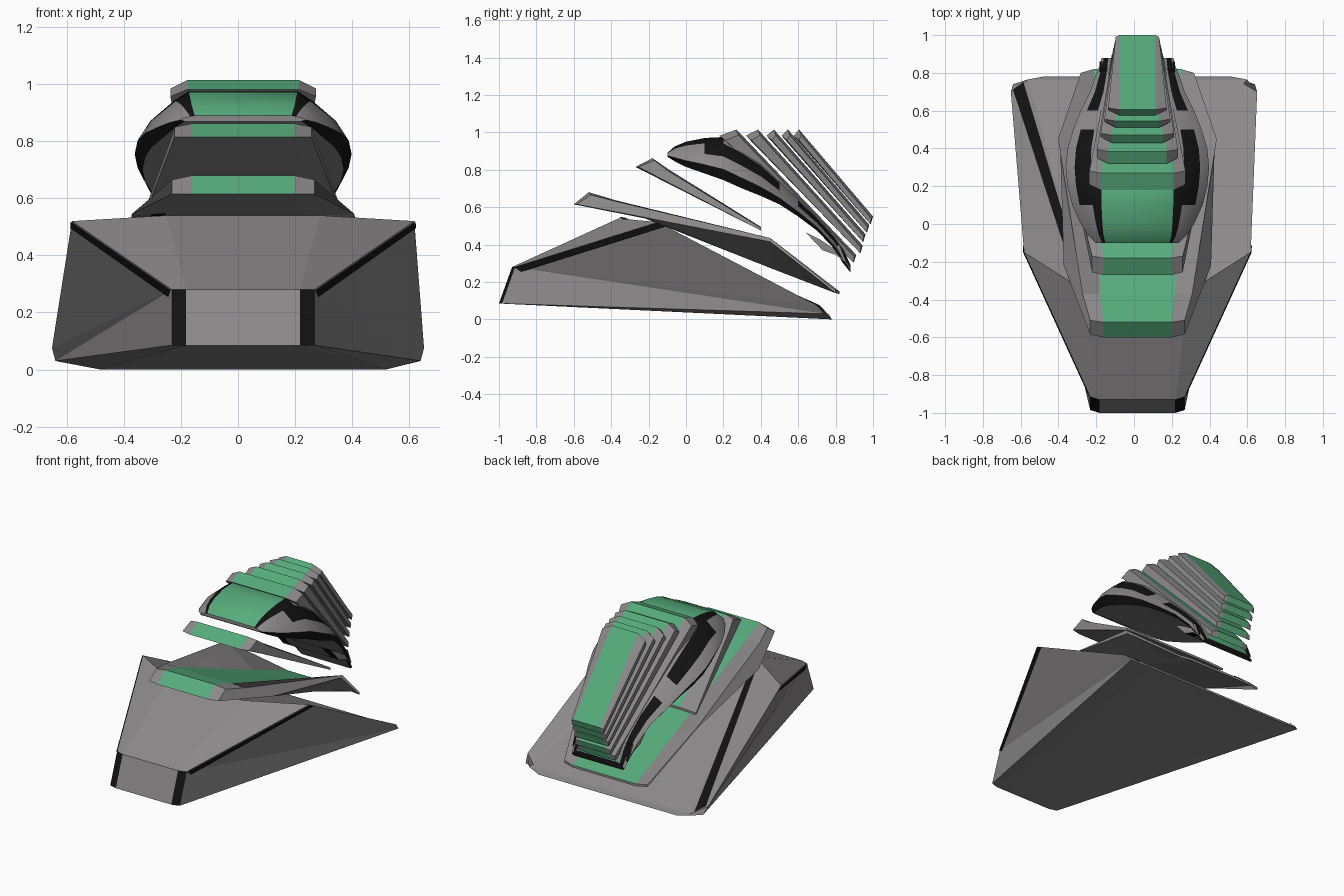
import bpy, bmesh, math
from mathutils import Vector

cube = bpy.data.objects.get("Cube")
if cube:
    bpy.data.objects.remove(cube, do_unlink=True)

CX = 0.018  # centre line of the body


def material(name, rgb):
    m = bpy.data.materials.new(name)
    m.use_nodes = True
    m.diffuse_color = (*rgb, 1)
    m.node_tree.nodes["Principled BSDF"].inputs["Base Color"].default_value = (*rgb, 1)
    return m


MATS = [material("warm grey", (0.26, 0.25, 0.255)),
        material("leaf green", (0.095, 0.41, 0.20)),
        material("black", (0.006, 0.006, 0.006))]
GREY, GREEN, BLACK = range(3)


def finish(name, bm, smooth=None):
    bmesh.ops.remove_doubles(bm, verts=bm.verts, dist=0.0005)
    bmesh.ops.recalc_face_normals(bm, faces=bm.faces)
    me = bpy.data.meshes.new(name)
    bm.to_mesh(me)
    bm.free()
    for m in MATS:
        me.materials.append(m)
    ob = bpy.data.objects.new(name, me)
    bpy.context.collection.objects.link(ob)
    if smooth:
        bpy.ops.object.select_all(action='DESELECT')
        ob.select_set(True)
        bpy.context.view_layer.objects.active = ob
        bpy.ops.object.shade_smooth_by_angle(angle=math.radians(smooth))
    return ob


def shell(name, rows, green=(), black=(), fan=False, smooth=None):
    """Closed side profile in four columns. Row: inner x, y, z, outer x, y, z."""
    bm = bmesh.new()
    grid = []
    for ix, iy, iz, ox, oy, oz in rows:
        cols = ((-ox, oy, oz), (-ix, iy, iz), (ix, iy, iz), (ox, oy, oz))
        grid.append([bm.verts.new((x + (CX if abs(x) < 0.63 else 0), y, z)) for x, y, z in cols])
    n = len(rows)
    for i in range(n):
        a, b = grid[i], grid[(i + 1) % n]
        for c in range(3):
            f = bm.faces.new((a[c], a[c + 1], b[c + 1], b[c]))
            if c == 1 and i in green:
                f.material_index = GREEN
            if c != 1 and i in black:
                f.material_index = BLACK
    for c in (0, 3):
        ring = [g[c] for g in grid]
        if fan:
            ring = ring[1:] + ring[:1]
            for k in range(1, n - 1):
                bm.faces.new((ring[0], ring[k], ring[k + 1]))
        else:
            bm.faces.new(ring)
    return finish(name, bm, smooth)


def stripe(name, corners):
    bm = bmesh.new()
    bm.faces.new([bm.verts.new(c) for c in corners]).material_index = BLACK
    return finish(name, bm)


# Lower hull: nose, ridge with raised shoulders, thin rounded tail
nose, ridge = (0.2, -0.93, 0.28, 0.25, -0.915, 0.28), (0.27, -0.36, 0.54, 0.6, -0.15, 0.52)
shell("lower_hull", [
    (0.2, -1.0, 0.085, 0.25, -0.985, 0.085),
    nose, ridge,
    (0.58, 0.765, 0.025, 0.652, 0.7, 0.075),
    (0.5, 0.78, 0.0, 0.64, 0.74, 0.03)], black=(0,), fan=True)

# Black edge stripes under the shoulder edges
for side, label in ((1, "left"), (-1, "right")):
    b, c, e = (Vector((side * x + CX, y, z)) for x, y, z in (nose[3:], ridge[3:], (0.635, 0.7, 0.075)))
    out = (c - b).cross(e - b).normalized()
    out *= 0.005 if out.x * side > 0 else -0.005
    low_b, low_c = b.lerp(e, 0.022) + Vector((0, 0, -0.02)), c.lerp(e, 0.05)
    stripe(label + "_shoulder_stripe", [p + out for p in (b, c, low_c, low_b)])

# Black stripe down the crease of the rear deck
d, c = (Vector((-x + CX, y, z)) for x, y, z in (ridge[:3], ridge[3:]))
tail_in, tail_out = Vector((-0.585, 0.75, 0.033)), Vector((-0.64, 0.71, 0.07))
lift = Vector((0, 0, 0.008))
stripe("rear_deck_stripe", [p + lift for p in (d, d.lerp(c, 0.15), tail_out, tail_in)])

# Middle deck: brow in front, valley behind with raised corners
shell("middle_deck", [
    (0.18, -0.6, 0.615, 0.25, -0.585, 0.615),
    (0.18, -0.52, 0.68, 0.25, -0.51, 0.665),
    (0.2, -0.37, 0.635, 0.29, -0.37, 0.63),
    (0.22, 0.45, 0.3, 0.42, 0.45, 0.435),
    (0.23, 0.82, 0.15, 0.3, 0.80, 0.155),
    (0.23, 0.82, 0.135, 0.3, 0.80, 0.14),
    (0.22, 0.45, 0.275, 0.41, 0.45, 0.415),
    (0.2, -0.22, 0.54, 0.39, -0.22, 0.545)], green=range(4))

# Visor plate between the deck and the head
shell("visor", [
    (0.18, -0.27, 0.815, 0.24, -0.255, 0.815),
    (0.18, -0.18, 0.862, 0.24, -0.17, 0.85),
    (0.2, -0.09, 0.80, 0.26, -0.09, 0.79),
    (0.25, 0.4, 0.495, 0.37, 0.4, 0.49),
    (0.25, 0.4, 0.48, 0.37, 0.4, 0.475)], green=range(3))

# Head: cross-sections along y, given as y, top, bottom, crown and side half width
sections = [(-0.1, 0.89, 0.87, 0.17, 0.22), (-0.06, 0.925, 0.845, 0.18, 0.26),
            (0.0, 0.95, 0.815, 0.185, 0.30), (0.1, 0.97, 0.78, 0.19, 0.345),
            (0.2, 0.975, 0.745, 0.19, 0.37), (0.3, 0.92, 0.70, 0.19, 0.38),
            (0.4, 0.85, 0.66, 0.19, 0.37), (0.5, 0.75, 0.615, 0.18, 0.34),
            (0.6, 0.65, 0.55, 0.17, 0.30), (0.7, 0.55, 0.475, 0.15, 0.25),
            (0.79, 0.45, 0.38, 0.14, 0.22), (0.84, 0.38, 0.30, 0.14, 0.20),
            (0.88, 0.29, 0.25, 0.14, 0.19)]
bm = bmesh.new()
rings = []
for y, top, low, crown, side in sections:
    h = top - low
    half = [(crown, top), (crown + 0.3 * (side - crown), top - 0.15 * h),
            (crown + 0.75 * (side - crown), top - 0.45 * h),
            (side, low + 0.25 * h), (side * 0.93, low)]
    pts = half + [(-x, z) for x, z in reversed(half)]
    rings.append([bm.verts.new((x + CX, y, z)) for x, z in pts])
for i, (r, s) in enumerate(zip(rings, rings[1:])):
    y = sections[i][0]
    for k in range(10):
        f = bm.faces.new((r[k], r[(k + 1) % 10], s[(k + 1) % 10], s[k]))
        if k == 9:
            f.material_index = GREEN
        elif k in (0, 8):
            f.material_index = BLACK if y < 0.2 else GREY
        elif k in (1, 7):
            f.material_index = BLACK if 0.05 < y < 0.45 or y > 0.55 else GREY
        elif k in (3, 5):
            f.material_index = BLACK
bm.faces.new(rings[0])
bm.faces.new(rings[-1]).material_index = BLACK
finish("head", bm, 35)

# Curled hook under the tail of the head
hook = [(0.64, 0.465), (0.72, 0.425), (0.78, 0.385), (0.82, 0.40),
        (0.86, 0.30), (0.8, 0.345), (0.73, 0.37)]
shell("tail_hook", [(0.14, y, z, 0.2, y, z) for y, z in hook], black=range(7), smooth=30)

# Stack of five slanted fins: lip y, crest y, tail y, tail z, half width
fins = [(0.18, 0.27, 0.91, 0.345, 0.255), (0.32, 0.385, 0.945, 0.395, 0.215),
        (0.43, 0.47, 0.96, 0.455, 0.195), (0.51, 0.545, 0.98, 0.505, 0.175),
        (0.575, 0.605, 1.0, 0.55, 0.155)]
for n, (lip, crest, tail, tz, w) in enumerate(fins, 1):
    g, tg = w - 0.06, 0.095
    tw = 0.115 + 0.2 * (w - 0.155)
    shell("fin_%d" % n, [
        (g, lip, 0.982, w, lip + 0.03, 0.957),
        (g, crest, 1.015, w, crest + 0.01, 0.985),
        (tg, tail, tz, tw, tail - 0.01, tz - 0.01),
        (tg, tail - 0.012, tz - 0.04, tw, tail - 0.015, tz - 0.04)], green=range(3))
